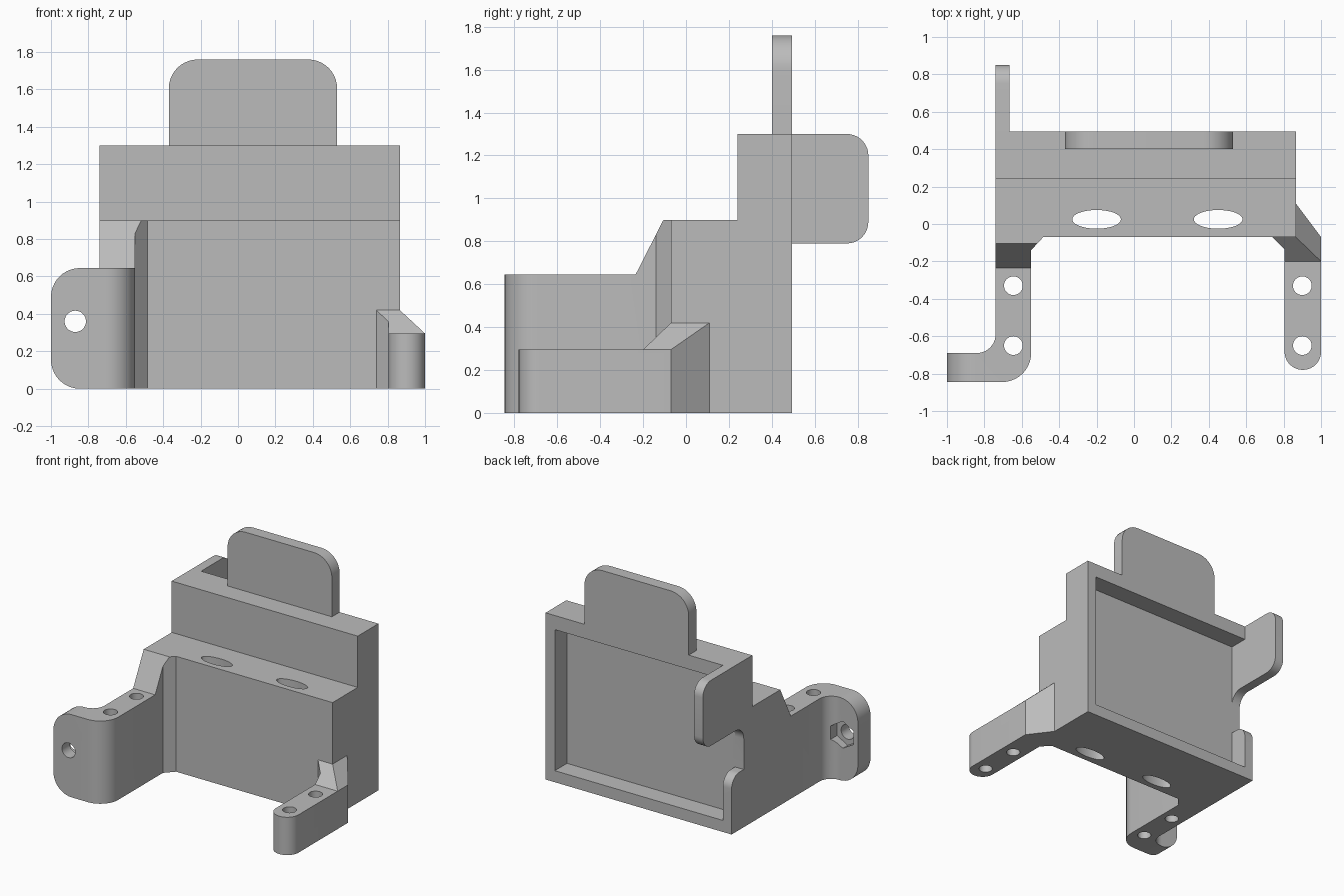
import bpy, bmesh, math
from mathutils import Vector

old = bpy.data.objects.get("Cube")
if old:
    bpy.data.objects.remove(old, do_unlink=True)

GREY = (0.5, 0.5, 0.5, 1)
grey = bpy.data.materials.new("plain grey")
grey.use_nodes = True
grey.diffuse_color = GREY
grey.node_tree.nodes["Principled BSDF"].inputs["Base Color"].default_value = GREY


def outline(corners, steps=10):
    """Turn (u, v[, radius]) corners into a polygon with filleted corners."""
    pts = []
    for i, c in enumerate(corners):
        p = Vector(c[:2])
        if len(c) == 2:
            pts.append(p)
            continue
        d1 = (Vector(corners[i - 1][:2]) - p).normalized()
        d2 = (Vector(corners[(i + 1) % len(corners)][:2]) - p).normalized()
        half = d1.angle(d2) / 2
        centre = p + (d1 + d2).normalized() * c[2] / math.sin(half)
        reach = c[2] / math.tan(half)
        s, e = p + d1 * reach - centre, p + d2 * reach - centre
        start = math.atan2(s.y, s.x)
        turn = math.remainder(math.atan2(e.y, e.x) - start, math.tau)
        for k in range(steps + 1):
            a = start + turn * k / steps
            pts.append(centre + Vector((math.cos(a), math.sin(a))) * c[2])
    return pts


def ellipse(u, v, ru, rv, sides=40, phase=0):
    angles = [phase + math.tau * k / sides for k in range(sides)]
    return [(u + ru * math.cos(a), v + rv * math.sin(a)) for a in angles]


def prism(name, pts, axis, lo, hi):
    """Extrude a polygon along the axis x, y or z between lo and hi."""
    place = {"x": lambda u, v: (lo, u, v),
             "y": lambda u, v: (u, lo, v),
             "z": lambda u, v: (u, v, lo)}[axis]
    bm = bmesh.new()
    face = bm.faces.new([bm.verts.new(place(*p)) for p in pts])
    ext = bmesh.ops.extrude_face_region(bm, geom=[face])
    moved = [g for g in ext["geom"] if isinstance(g, bmesh.types.BMVert)]
    shift = Vector([hi - lo if a == axis else 0 for a in "xyz"])
    bmesh.ops.translate(bm, verts=moved, vec=shift)
    bmesh.ops.recalc_face_normals(bm, faces=bm.faces)
    mesh = bpy.data.meshes.new(name)
    bm.to_mesh(mesh)
    bm.free()
    mesh.materials.append(grey)
    obj = bpy.data.objects.new(name, mesh)
    bpy.context.collection.objects.link(obj)
    return obj


def carve(obj, operation, pts, axis, lo, hi):
    """Apply a boolean with a temporary prism."""
    cutter = prism("cutter", pts, axis, lo, hi)
    cutter.hide_render = True
    mod = obj.modifiers.new("carve", "BOOLEAN")
    mod.operation, mod.solver, mod.object = operation, "EXACT", cutter
    bpy.context.view_layer.objects.active = obj
    bpy.ops.object.modifier_apply(modifier=mod.name)
    bpy.data.objects.remove(cutter, do_unlink=True)


LEFT, RIGHT, FRONT, BACK, TOP = -0.74, 0.865, -0.07, 0.495, 1.3
FLOOR, WALL = 0.345, 0.075

# Stepped housing with a shallow tray in the back
body = prism("housing", [(FRONT, 0), (BACK, 0), (BACK, TOP), (0.24, TOP),
                         (0.24, 0.9), (FRONT, 0.9)], "x", LEFT, RIGHT)
tray = [(LEFT + WALL, 0.09), (RIGHT - 0.08, 0.09),
        (RIGHT - 0.08, 1.19), (LEFT + WALL, 1.19)]
carve(body, "DIFFERENCE", tray, "y", FLOOR, 0.7)

# Rounded notch in the side wall of the tray
notch = outline([(FLOOR, 0.45), (BACK, 0.45, 0.095), (BACK, 0.3), (0.7, 0.3),
                 (0.7, 0.79), (FLOOR, 0.79, 0.1)])
carve(body, "DIFFERENCE", notch, "x", LEFT - 0.1, LEFT + WALL + 0.02)

# Oval shafts through the housing
for x in (-0.2, 0.45):
    carve(body, "DIFFERENCE", ellipse(x, 0.025, 0.13, 0.05), "z", -0.1, 1)

# Top plate and side tab
plate = prism("top_plate", outline([(-0.37, TOP), (0.53, TOP), (0.53, 1.76, 0.155),
                                    (-0.37, 1.76, 0.155)]), "y", 0.4, BACK)
tab = prism("side_tab", outline([(BACK, 0.79), (0.85, 0.79, 0.1), (0.85, TOP, 0.1),
                                 (BACK, TOP)]), "x", LEFT, LEFT + WALL)

# Tall arm with an outturned foot
tall = prism("tall_arm", outline([
    (LEFT, FRONT), (LEFT, -0.69, 0.1), (-1, -0.69), (-1, -0.845),
    (-0.55, -0.845, 0.155), (-0.55, -0.14), (-0.485, FRONT)]), "z", 0, 0.9)
carve(tall, "INTERSECT", [(-1, -0.1), (-1, 0.645), (-0.235, 0.645), (-0.105, 0.9),
                          (-0.09, 0.93), (0.1, 0.93), (0.1, -0.1)], "x", -1.2, 0)
for z, beyond in ((0, -0.2), (0.645, 0.845)):
    # Round the outer corners of the foot
    away = 1 if z == 0 else -1
    arc = outline([(-0.84, z), (-1, z, 0.155), (-1, z + away * 0.16)])
    corner = arc[1:-1] + [Vector((-1.1, z + away * 0.155)), Vector((-1.1, beyond)),
                          Vector((-0.845, beyond))]
    carve(tall, "DIFFERENCE", corner, "y", -1, -0.6)

# Foot bolt hole with a hexagonal nut pocket
carve(tall, "DIFFERENCE", ellipse(-0.87, 0.36, 0.057, 0.057), "y", -1, -0.6)
carve(tall, "DIFFERENCE", ellipse(-0.87, 0.36, 0.105, 0.105, 6, math.pi / 6),
      "y", -0.75, -0.6)

# Low arm with a rounded end and a sloped gusset
low = prism("low_arm", outline([
    (0.74, FRONT), (0.805, -0.135), (0.805, -0.78, 0.097), (1, -0.78, 0.097),
    (1, FRONT), (RIGHT, 0.11), (RIGHT, FRONT)]), "z", 0, 0.42)
carve(low, "INTERSECT", [(-1, -0.1), (-1, 0.295), (-0.2, 0.295), (FRONT, 0.42),
                         (FRONT + 0.01, 0.5), (0.3, 0.5), (0.3, -0.1)], "x", 0.5, 1.2)
carve(low, "INTERSECT", [(0.5, -0.1), (0.5, 0.5), (0.779, 0.5), (1.054, 0.245),
                         (1.054, -0.1)], "y", -1, 0.5)

# Vertical screw holes in both arms
for arm, x in ((tall, -0.645), (low, 0.9)):
    for y in (-0.33, -0.65):
        carve(arm, "DIFFERENCE", ellipse(x, y, 0.05, 0.05, 32), "z", -0.1, 1)

# Smooth the rounded faces and keep the edges crisp
parts = [body, plate, tab, tall, low]
for obj in bpy.context.view_layer.objects:
    obj.select_set(obj in parts)
bpy.context.view_layer.objects.active = body
bpy.ops.object.shade_smooth_by_angle(angle=math.radians(25))
